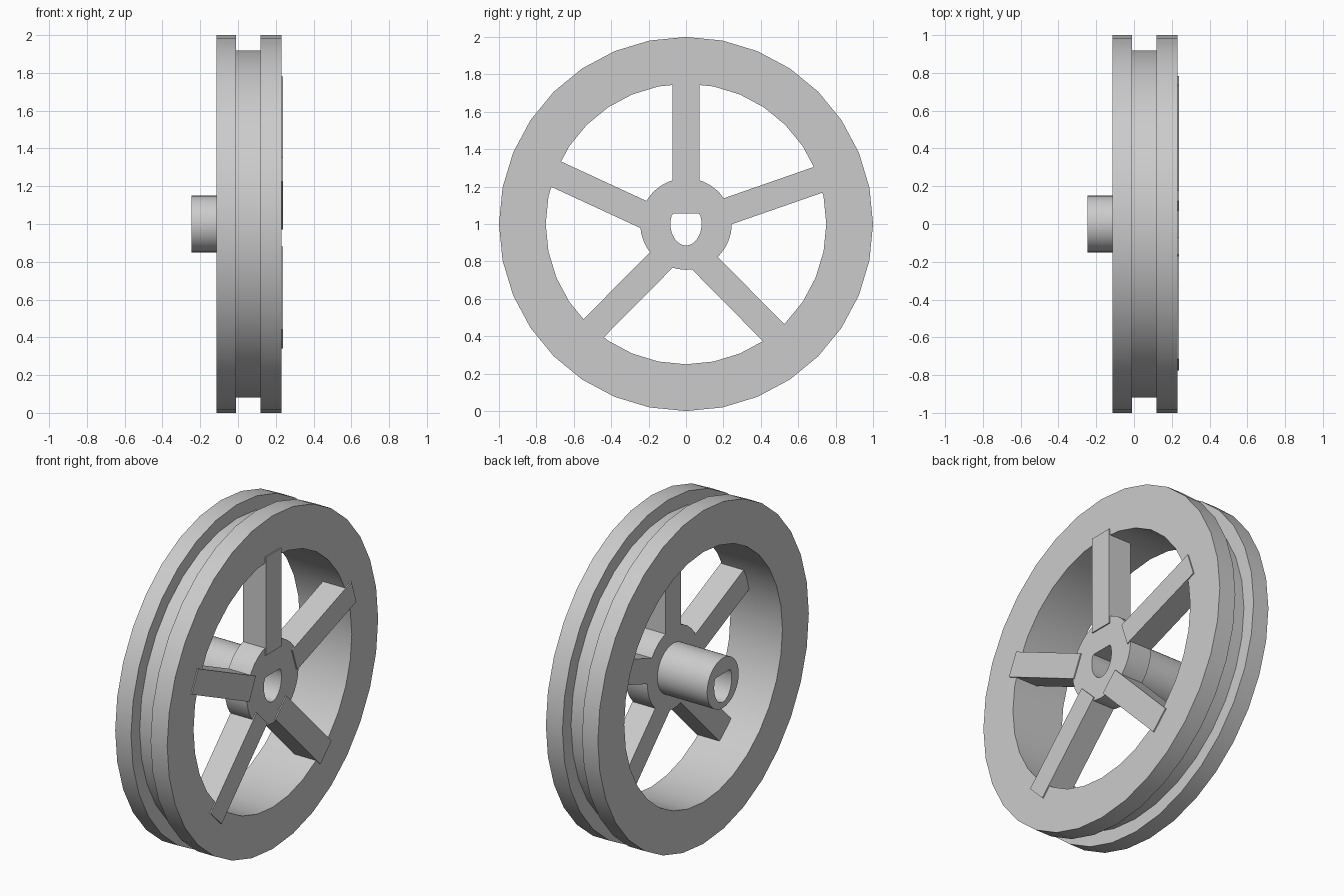
import bpy, bmesh, math
from mathutils import Vector

cube = bpy.data.objects.get("Cube")
if cube:
    bpy.data.objects.remove(cube)

SEGMENTS = 32
AXLE_Z = 1.0

grey = bpy.data.materials.new("light_grey")
grey.use_nodes = True
grey.diffuse_color = (0.6, 0.6, 0.6, 1)
grey.node_tree.nodes["Principled BSDF"].inputs["Base Color"].default_value = (0.6, 0.6, 0.6, 1)


def finish(name, bm, smooth=False):
    bmesh.ops.recalc_face_normals(bm, faces=bm.faces)
    mesh = bpy.data.meshes.new(name)
    bm.to_mesh(mesh)
    bm.free()
    mesh.materials.append(grey)
    obj = bpy.data.objects.new(name, mesh)
    bpy.context.collection.objects.link(obj)
    if smooth:
        bpy.ops.object.select_all(action='DESELECT')
        obj.select_set(True)
        bpy.context.view_layer.objects.active = obj
        bpy.ops.object.shade_smooth_by_angle(angle=math.radians(30))
    return obj


def circle(radius):
    return lambda a: (radius * math.cos(a), radius * math.sin(a))


def d_hole(a):
    # Oval bore with a flat top
    return 0.083 * math.cos(a), min(0.115 * math.sin(a), 0.055)


def ring_solid(name, profile):
    # Closed solid made of successive rings of (x position, outline)
    bm = bmesh.new()
    rings = []
    for x, outline in profile:
        ring = []
        for i in range(SEGMENTS):
            y, z = outline(2 * math.pi * i / SEGMENTS)
            ring.append(bm.verts.new((x, y, z + AXLE_Z)))
        rings.append(ring)
    for k, a in enumerate(rings):
        b = rings[(k + 1) % len(rings)]
        for i in range(SEGMENTS):
            j = (i + 1) % SEGMENTS
            bm.faces.new((a[i], a[j], b[j], b[i]))
    return finish(name, bm, True)


def spoke(name, start, end, width=0.145, back=0.085, front=0.237):
    # Rectangular bar between two (y, z) points
    s, e = Vector(start), Vector(end)
    d = (e - s).normalized()
    side = Vector((-d.y, d.x)) * width / 2
    bm = bmesh.new()
    base = [bm.verts.new((back, p.x, p.y)) for p in (s + side, s - side, e - side, e + side)]
    face = bm.faces.new(base)
    ext = bmesh.ops.extrude_face_region(bm, geom=[face])
    top = [v for v in ext["geom"] if isinstance(v, bmesh.types.BMVert)]
    bmesh.ops.translate(bm, verts=top, vec=(front - back, 0, 0))
    return finish(name, bm)


# Grooved rim
outer, groove, inner = circle(1.0), circle(0.918), circle(0.75)
ring_solid("grooved_rim", [
    (-0.115, inner), (-0.115, outer), (-0.01, outer), (-0.01, groove),
    (0.12, groove), (0.12, outer), (0.23, outer), (0.23, inner)])

# Hub disc and axle sleeve with a through bore
disc, sleeve = circle(0.245), circle(0.15)
ring_solid("hub", [
    (0.23, d_hole), (0.23, disc), (0.085, disc),
    (0.085, sleeve), (-0.245, sleeve), (-0.245, d_hole)])

# Spokes, slightly irregular around the hub
spoke("spoke_top", (0, 1.19), (0, 1.78))
spoke("spoke_upper_left", (0.2, 1.06), (0.76, 1.255))
spoke("spoke_upper_right", (-0.2, 1.038), (-0.745, 1.29))
spoke("spoke_lower_left", (0.07, 0.822), (0.496, 0.391))
spoke("spoke_lower_right", (-0.11, 0.83), (-0.545, 0.391))
